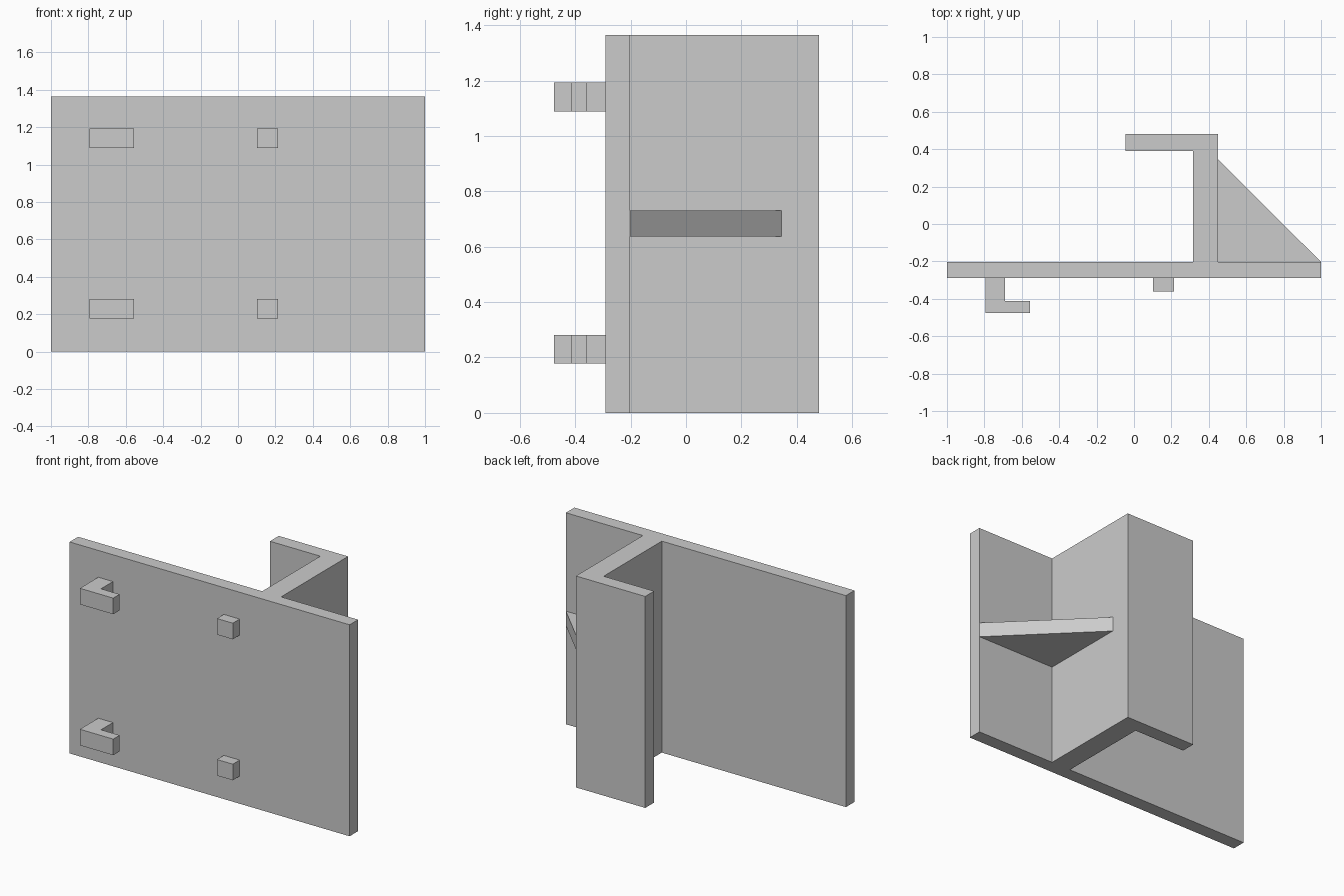
import bpy
import bmesh

cube = bpy.data.objects.get("Cube")
if cube:
    bpy.data.objects.remove(cube, do_unlink=True)

grey = bpy.data.materials.new("light grey")
grey.use_nodes = True
grey.diffuse_color = (0.6, 0.6, 0.6, 1)
grey.node_tree.nodes["Principled BSDF"].inputs["Base Color"].default_value = (0.6, 0.6, 0.6, 1)


def extrude_plan(name, outline, z0, z1):
    """Extrude a plan outline (x, y) from z0 up to z1."""
    bm = bmesh.new()
    base = bm.faces.new([bm.verts.new((x, y, z0)) for x, y in outline])
    top = bmesh.ops.extrude_face_region(bm, geom=[base])["geom"]
    verts = [v for v in top if isinstance(v, bmesh.types.BMVert)]
    bmesh.ops.translate(bm, verts=verts, vec=(0, 0, z1 - z0))
    bmesh.ops.recalc_face_normals(bm, faces=bm.faces)
    mesh = bpy.data.meshes.new(name)
    bm.to_mesh(mesh)
    bm.free()
    mesh.materials.append(grey)
    obj = bpy.data.objects.new(name, mesh)
    bpy.context.collection.objects.link(obj)
    return obj


HEIGHT = 1.365
FRONT, BACK = -0.29, -0.203      # faces of the main plate
WEB_IN, WEB_OUT = 0.315, 0.45    # faces of the standing web

# Main plate, web and return flange as one extruded profile
extrude_plan("plate_with_flange", [
    (-1, FRONT), (1, FRONT), (1, BACK), (WEB_OUT, BACK), (WEB_OUT, 0.48),
    (-0.045, 0.48), (-0.045, 0.39), (WEB_IN, 0.39), (WEB_IN, BACK), (-1, BACK),
], 0, HEIGHT)

# Triangular rib bracing the web against the plate
extrude_plan("gusset", [(WEB_OUT, BACK), (1, BACK), (WEB_OUT, 0.345)], 0.637, 0.73)

# L-shaped hooks and square pegs on the front, in a lower and an upper row
hook = [(-0.795, FRONT), (-0.795, -0.477), (-0.557, -0.477),
        (-0.557, -0.412), (-0.69, -0.412), (-0.69, FRONT)]
peg = [(0.102, FRONT), (0.102, -0.36), (0.215, -0.36), (0.215, FRONT)]
for row, z in (("lower", 0.178), ("upper", 1.088)):
    extrude_plan(row + "_hook", hook, z, z + 0.104)
    extrude_plan(row + "_peg", peg, z, z + 0.104)
